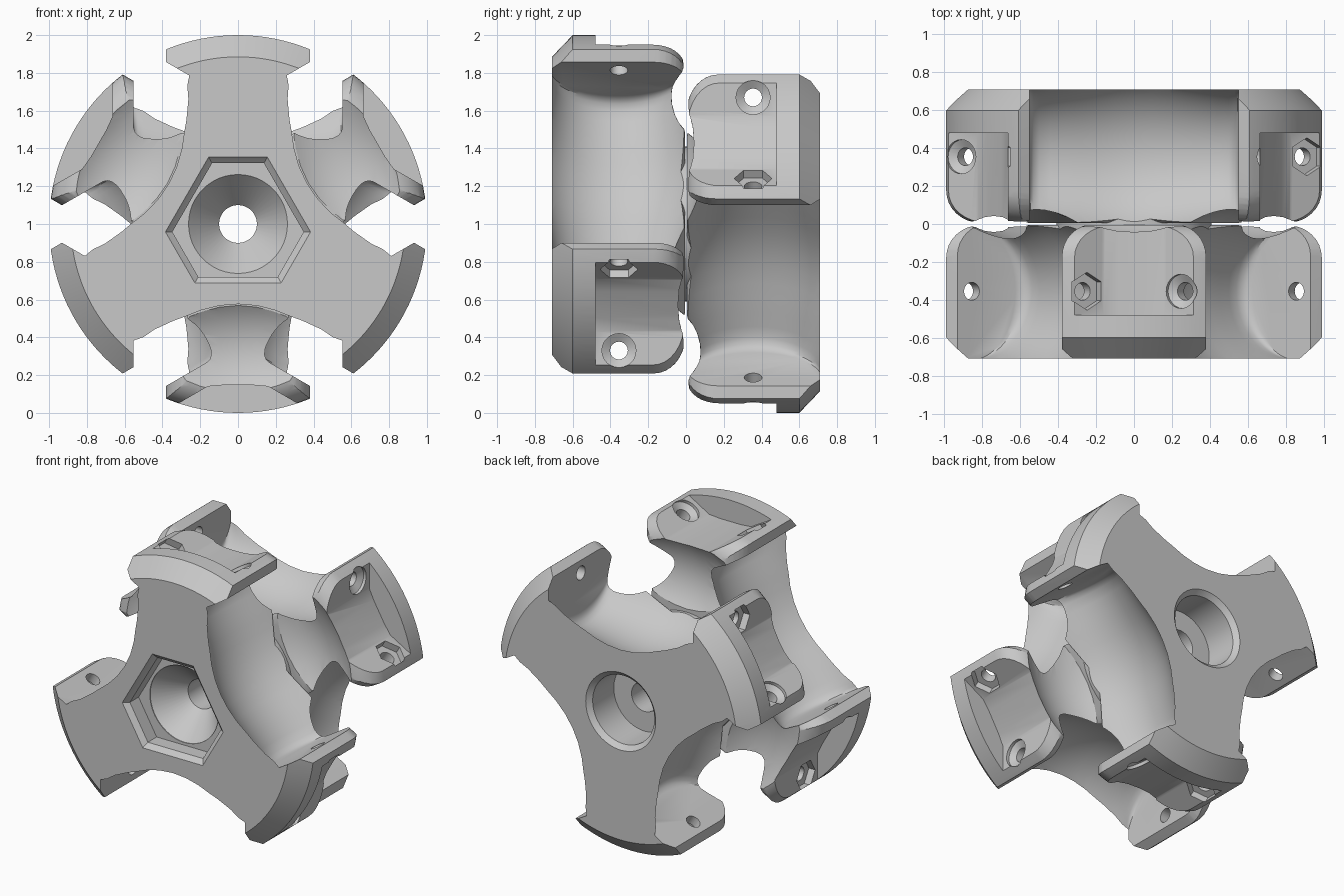
import bpy, bmesh, math
from mathutils import Matrix, Vector

if "Cube" in bpy.data.objects:
    bpy.data.objects.remove(bpy.data.objects["Cube"])

grey = bpy.data.materials.new("light_grey")
grey.diffuse_color = (0.58, 0.58, 0.58, 1)
grey.use_nodes = True
grey.node_tree.nodes["Principled BSDF"].inputs["Base Color"].default_value = grey.diffuse_color


def make(name, verts, faces, m):
    """Mesh object with its data transformed by m."""
    bm = bmesh.new()
    vs = [bm.verts.new(m @ Vector(v)) for v in verts]
    for f in faces:
        bm.faces.new([vs[i] for i in f])
    bmesh.ops.recalc_face_normals(bm, faces=bm.faces)
    me = bpy.data.meshes.new(name)
    bm.to_mesh(me)
    bm.free()
    me.materials.append(grey)
    ob = bpy.data.objects.new(name, me)
    bpy.context.collection.objects.link(ob)
    return ob


def loft(name, rings, m):
    """Closed solid through rings with equal point counts."""
    n = len(rings[0])
    verts = [p for r in rings for p in r]
    faces = [tuple(range(n)), tuple(range((len(rings) - 1) * n, len(rings) * n))]
    for k in range(len(rings) - 1):
        for i in range(n):
            j = (i + 1) % n
            a, b, c, d = k * n + i, k * n + j, k * n + n + j, k * n + n + i
            faces += [(a, b, c), (a, c, d)]
    return make(name, verts, faces, m)


def lathe(name, prof, m, n=48, turn=0.0):
    """Revolve (radius, height) pairs about local z."""
    angles = [turn + 2 * math.pi * i / n for i in range(n)]
    return loft(name, [[(r * math.cos(a), r * math.sin(a), h) for a in angles]
                       for r, h in prof], m)


def measure(me):
    """Volume and number of open edges."""
    bm = bmesh.new()
    bm.from_mesh(me)
    out = bm.calc_volume(), sum(not e.is_manifold for e in bm.edges)
    bm.free()
    return out


def boolean(target, tool, op):
    """Apply a boolean, keeping the soundest result of the solvers."""
    before = measure(target.data)[0]
    best = None
    for solver in ('MANIFOLD', 'EXACT'):
        mod = target.modifiers.new(op, 'BOOLEAN')
        mod.operation, mod.object, mod.solver = op, tool, solver
        dg = bpy.context.evaluated_depsgraph_get()
        me = bpy.data.meshes.new_from_object(target.evaluated_get(dg))
        target.modifiers.clear()
        vol, bad = measure(me)
        right = vol > before + 1e-7 if op == 'UNION' else 1e-3 < vol < before - 1e-7
        score = (not right, bad)
        if best is None or score < best[0]:
            best = (score, me)
        if score == (False, 0):
            break
    target.data = best[1]
    bpy.data.objects.remove(tool)


R = Matrix.Rotation
T = Matrix.Translation
ALONG_Y = R(-math.pi / 2, 4, 'X')          # local z becomes world y
LAYERS = (Matrix.Identity(4), R(math.pi, 4, 'X'))
TURNS = [R(math.radians(a), 4, 'Y') for a in (0, 120, 240)]
AXLE_R, MID = 0.67, -0.355                 # roller axle position


def layer_body(flip):
    """Three arms with rounded inner corners, trimmed to the wheel rim."""
    c, w = 0.17, 0.38
    steps = [math.pi / 2 * i / 8 for i in range(9)]
    arc = [(w - c + c * math.cos(a), -c + c * math.sin(a)) for a in steps]
    prof = [(-w, -0.75), (w, -0.75)] + arc + [(-x, y) for x, y in reversed(arc)]
    body = None
    for k, t in enumerate(TURNS):
        arm = loft("arm", [[(x, y + 0.0013 * k, z) for x, y in prof]
                           for z in (-0.1 - 0.003 * k, 1.1)], flip @ t)
        if body is None:
            body = arm
        else:
            boolean(body, arm, 'UNION')
    rim = [(0.885, -0.71), (1.0, -0.6)]
    rim += [(1 - c + c * math.cos(a), -0.006 - c + c * math.sin(a)) for a in steps]
    boolean(body, lathe("rim", rim, flip @ ALONG_Y, 128), 'INTERSECT')
    return body


# two staggered layers joined by the hub
wheel = lathe("wheel_hub", [(0.41, -0.69), (0.41, 0.69)], ALONG_Y, 64)
for flip in LAYERS:
    boolean(wheel, layer_body(flip), 'UNION')

# barrel profile of the roller pockets: (radius, position along axle)
half = [(0.41, 0), (0.405, 0.1), (0.39, 0.2), (0.374, 0.28), (0.36, 0.36),
        (0.346, 0.44), (0.335, 0.5), (0.315, 0.53), (0.295, 0.545), (0.265, 0.552)]
barrel = [(r, -h) for r, h in reversed(half[1:])] + half


def pocket(m):
    """Barrel-shaped pocket whose outer side opens straight through the rim."""
    rings = []
    for a, t in barrel:
        b = max(1.085 * a, 0.362)
        end = math.asin(0.352 / b)
        ring = [(1.3, -0.83, t), (AXLE_R, -0.83, t)]
        for i in range(33):
            q = 1.5 * math.pi + (end - 1.5 * math.pi) * i / 32
            ring.append((AXLE_R + a * math.cos(q), MID + b * math.sin(q), t))
        ring.append((1.3, -0.003, t))
        rings.append(ring)
    return loft("pocket", rings, m)


for flip in LAYERS:
    for t in TURNS:
        # pocket frame: x radial, y wheel axis, z along the axle
        boolean(wheel, pocket(flip @ t @ R(math.radians(-30), 4, 'Y')), 'DIFFERENCE')

# scoop across each arm tip
scoop = [(-0.16, 0.86), (-0.08, 0.853), (0.08, 0.853), (0.16, 0.86),
         (0.41, 1.005), (0.41, 1.1), (-0.41, 1.1), (-0.41, 1.005)]
for flip in LAYERS:
    for t in TURNS:
        boolean(wheel, loft("scoop", [[(x, y, z) for x, z in scoop] for y in (-0.48, 0.05)],
                            flip @ t), 'DIFFERENCE')

for flip in LAYERS:
    for t in TURNS:
        axle = flip @ t @ R(math.radians(-30), 4, 'Y') @ T((AXLE_R, MID, 0))
        # stepped axle holes: round screw seat on one side, hexagonal nut seat on the other
        boolean(wheel, lathe("screw_hole", [(0.047, 0.5), (0.047, 0.62), (0.09, 0.645),
                                            (0.09, 0.82)], axle, 24), 'DIFFERENCE')
        boolean(wheel, lathe("nut_seat", [(0.1, -0.617), (0.1, -0.82)], axle, 6,
                             math.pi / 6), 'DIFFERENCE')
        boolean(wheel, lathe("nut_bore", [(0.047, -0.5), (0.047, -0.64)], axle, 24),
                'DIFFERENCE')


def hub_hex(long, short):
    """Six-sided outline with alternating side distances from the centre."""
    pts = []
    for k in range(6):
        a, b = math.radians(90 + 60 * k), math.radians(150 + 60 * k)
        da, db = (short, long) if k % 2 == 0 else (long, short)
        s = math.sin(b - a)
        pts.append(((da * math.sin(b) - db * math.sin(a)) / s,
                    (db * math.cos(a) - da * math.cos(b)) / s))
    return pts


# front drive socket with bevelled rim, cone, through bore and round rear recess
rings = [[(x, y, z) for x, z in hub_hex(lo, sh)]
         for lo, sh, y in ((0.325, 0.367, -0.725), (0.31, 0.352, -0.708),
                           (0.28, 0.322, -0.68), (0.28, 0.322, -0.585))]
boolean(wheel, loft("socket", rings, Matrix.Identity(4)), 'DIFFERENCE')
boolean(wheel, lathe("cone", [(0.262, -0.60), (0.262, -0.58), (0.1, -0.40), (0.1, 0.5)],
                     ALONG_Y), 'DIFFERENCE')
boolean(wheel, lathe("rear_recess", [(0.235, 0.45), (0.235, 0.68), (0.265, 0.708),
                                     (0.275, 0.72)], ALONG_Y, 64), 'DIFFERENCE')

# stand the wheel on the ground and smooth the curved faces
wheel.data.transform(T((0, 0, 1)))
bpy.context.view_layer.objects.active = wheel
wheel.select_set(True)
bpy.ops.object.shade_smooth_by_angle(angle=math.radians(30))
